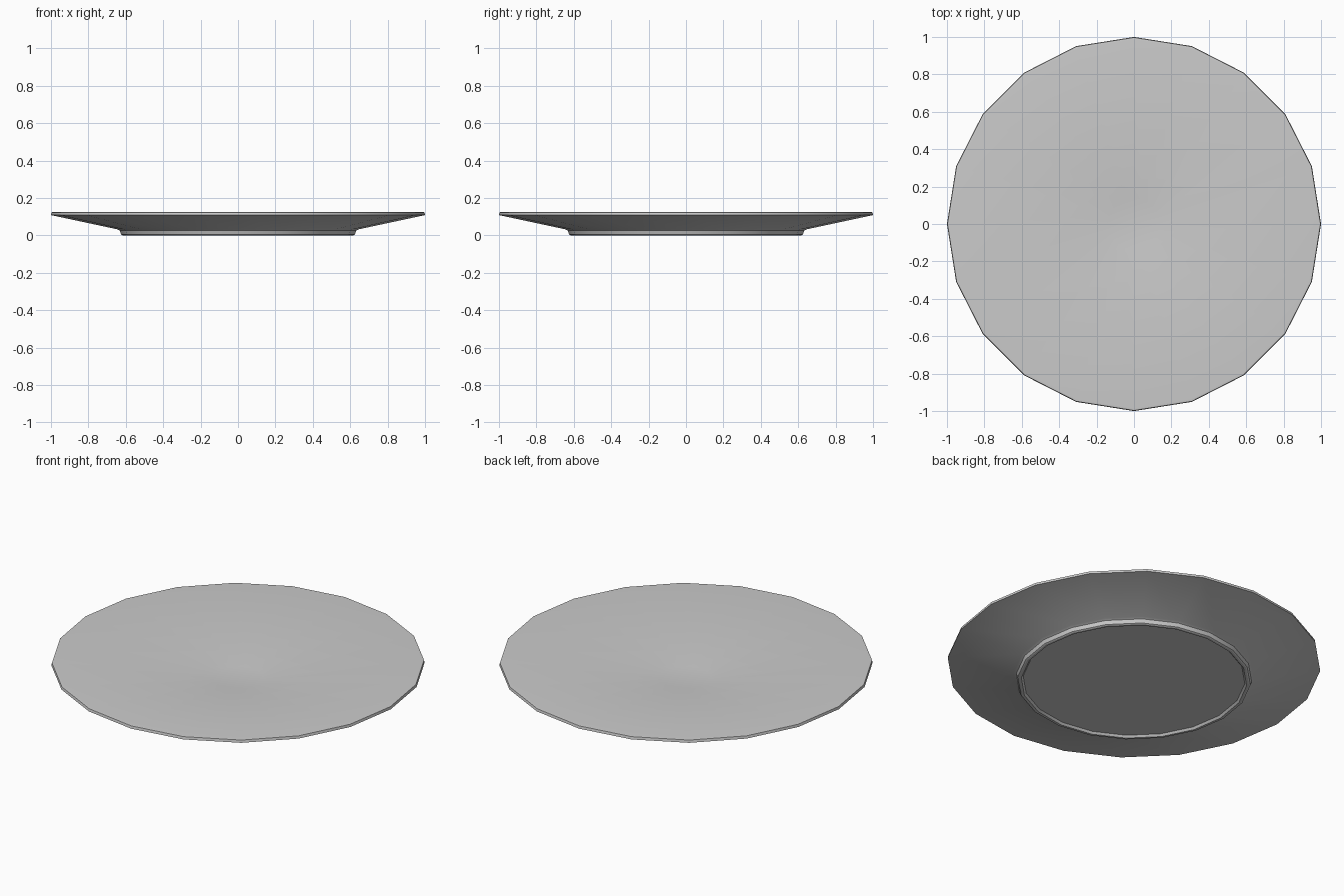
import bpy, bmesh, math

SIDES = 20

old = bpy.data.objects.get("Cube")
if old:
    bpy.data.objects.remove(old, do_unlink=True)

# Glaze
glaze = bpy.data.materials.new("grey_glaze")
glaze.use_nodes = True
color = (0.6, 0.6, 0.6, 1)
glaze.diffuse_color = color
glaze.node_tree.nodes["Principled BSDF"].inputs["Base Color"].default_value = color

# Half section (radius, height): well, dish, rim, underside, foot ring, recess
profile = [(0.14, 0.027), (0.985, 0.125), (0.997, 0.123), (1.0, 0.108),
           (0.645, 0.032), (0.632, 0.025), (0.625, 0.004), (0.618, 0),
           (0.605, 0), (0.595, 0.012)]

bm = bmesh.new()
rings = []
for r, z in profile:
    angles = [math.tau * i / SIDES for i in range(SIDES)]
    rings.append([bm.verts.new((r * math.cos(a), r * math.sin(a), z)) for a in angles])
for a, b in zip(rings, rings[1:]):
    for i in range(SIDES):
        j = (i + 1) % SIDES
        bm.faces.new((a[i], b[i], b[j], a[j]))

# Flat well centre and flat base
bm.faces.new(rings[0])
bm.faces.new(rings[-1][::-1])
bmesh.ops.recalc_face_normals(bm, faces=bm.faces)

mesh = bpy.data.meshes.new("plate")
bm.to_mesh(mesh)
bm.free()
mesh.materials.append(glaze)
plate = bpy.data.objects.new("plate", mesh)
bpy.context.collection.objects.link(plate)

# Smooth sweep with crisp rim and foot edges
bpy.ops.object.select_all(action="DESELECT")
plate.select_set(True)
bpy.context.view_layer.objects.active = plate
bpy.ops.object.shade_smooth_by_angle(angle=math.radians(30))
